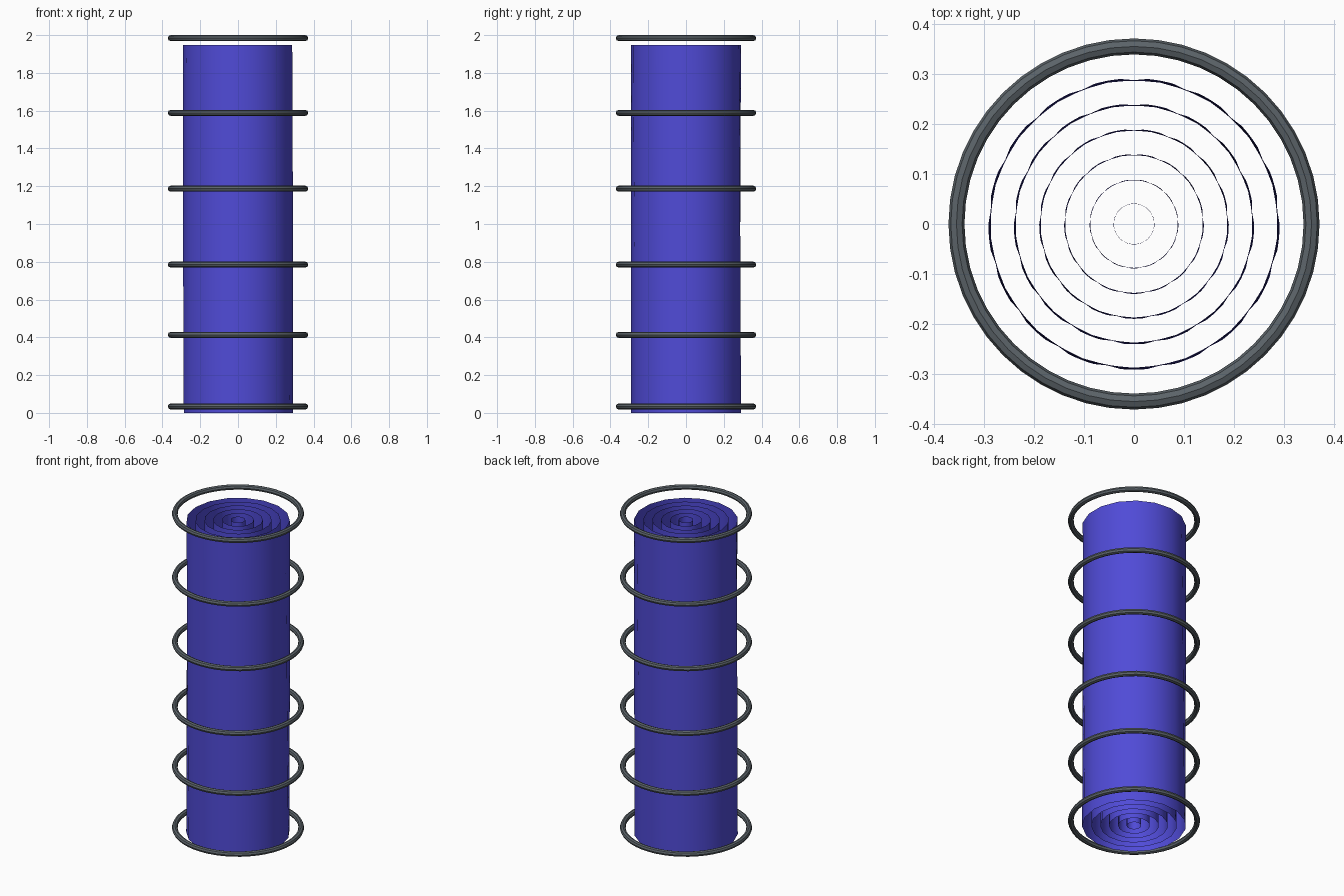
import bpy
import bmesh
import math

if "Cube" in bpy.data.objects:
    bpy.data.objects.remove(bpy.data.objects["Cube"], do_unlink=True)


def make_material(name, color):
    mat = bpy.data.materials.new(name)
    mat.diffuse_color = color
    mat.use_nodes = True
    mat.node_tree.nodes["Principled BSDF"].inputs["Base Color"].default_value = color
    return mat


blue = make_material("violet blue", (0.08, 0.07, 0.68, 1))
grey = make_material("slate grey", (0.105, 0.125, 0.14, 1))

SIDES = 17          # facets around each tube
ROWS = 12           # bands up each tube
HEIGHT = 1.947
TWIST = math.pi / SIDES   # half a facet over the full height


def finish(obj, mat):
    obj.data.materials.append(mat)
    bpy.ops.object.select_all(action='DESELECT')
    obj.select_set(True)
    bpy.context.view_layer.objects.active = obj
    bpy.ops.object.shade_smooth_by_angle(angle=math.radians(30))


def tube(name, radius):
    """Open single-walled tube with a very slight twist."""
    bm = bmesh.new()
    rings = []
    for row in range(ROWS + 1):
        t = row / ROWS
        start = math.pi + TWIST * (1 - t)
        rings.append([bm.verts.new((radius * math.cos(start + math.tau * i / SIDES),
                                    radius * math.sin(start + math.tau * i / SIDES),
                                    HEIGHT * t)) for i in range(SIDES)])
    for low, high in zip(rings, rings[1:]):
        for i in range(SIDES):
            j = (i + 1) % SIDES
            bm.faces.new((low[i], low[j], high[j], high[i]))
    mesh = bpy.data.meshes.new(name)
    bm.to_mesh(mesh)
    bm.free()
    obj = bpy.data.objects.new(name, mesh)
    bpy.context.collection.objects.link(obj)
    finish(obj, blue)


# Nested tubes
for n, radius in enumerate((0.041, 0.089, 0.140, 0.190, 0.241, 0.292), 1):
    tube(f"nested_tube_{n}", radius)

# Floating hoops around the outer tube
for n, z in enumerate((0.034, 0.413, 0.785, 1.187, 1.588, 1.984), 1):
    bpy.ops.mesh.primitive_torus_add(major_radius=0.356, minor_radius=0.016,
                                     major_segments=48, minor_segments=8,
                                     location=(0, 0, z))
    hoop = bpy.context.object
    hoop.name = f"hoop_{n}"
    finish(hoop, grey)
